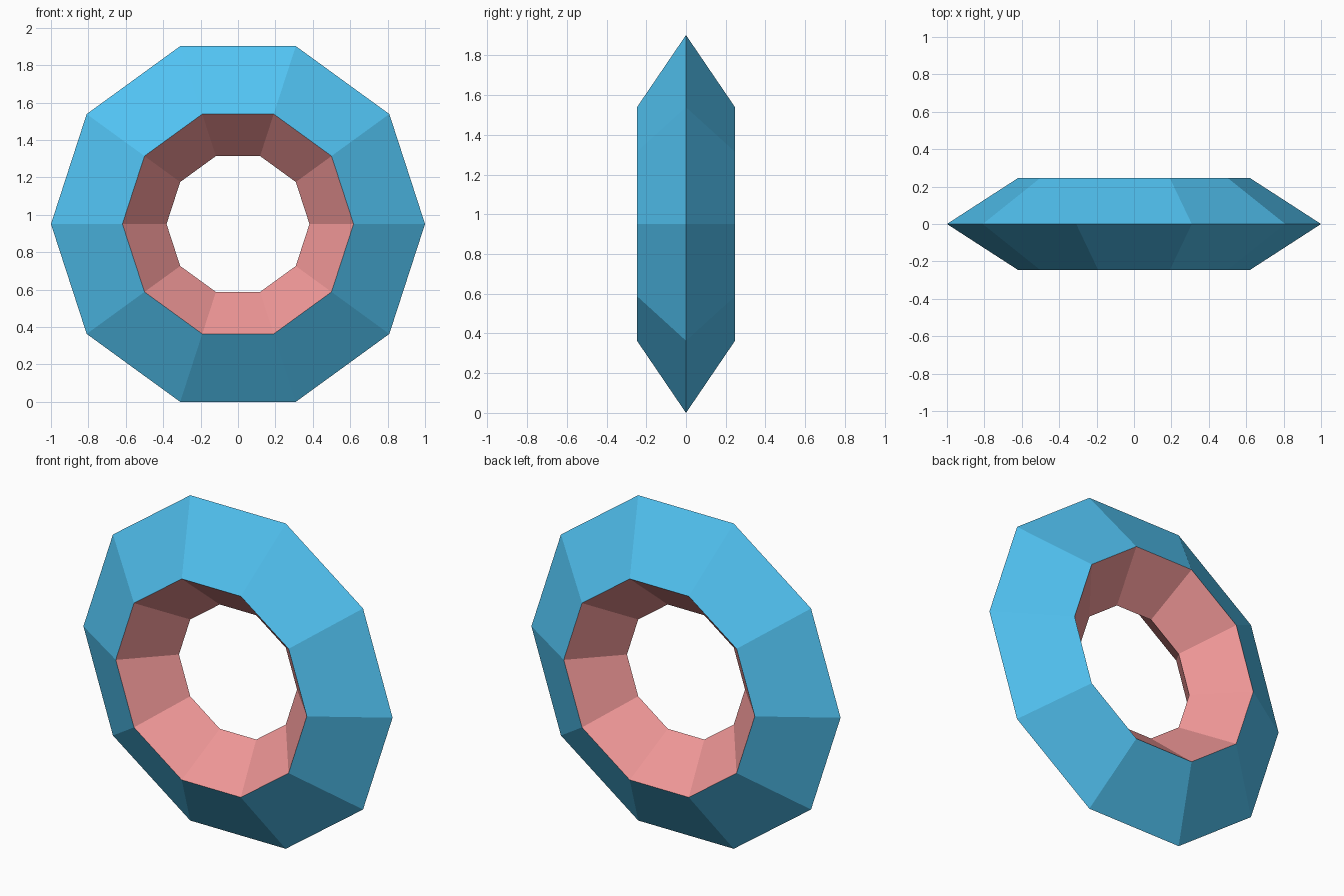
import bpy, bmesh, math

if "Cube" in bpy.data.objects:
    bpy.data.objects.remove(bpy.data.objects["Cube"])

SIDES = 10
HALF_WIDTH = 0.247
CENTRE_Z = math.sin(math.radians(72))  # ring rests on its flat bottom side

# Diamond cross-section: (radius, y)
PROFILE = [(1.0, 0.0), (0.618, HALF_WIDTH), (0.382, 0.0), (0.618, -HALF_WIDTH)]


def material(name, color):
    mat = bpy.data.materials.new(name)
    mat.diffuse_color = (*color, 1.0)
    mat.use_nodes = True
    mat.node_tree.nodes["Principled BSDF"].inputs["Base Color"].default_value = mat.diffuse_color
    return mat


# Sweep the cross-section around the y axis
bm = bmesh.new()
rings = []
for i in range(SIDES):
    a = math.tau * i / SIDES
    rings.append([bm.verts.new((r * math.cos(a), y, CENTRE_Z + r * math.sin(a)))
                  for r, y in PROFILE])

for i in range(SIDES):
    here, there = rings[i], rings[(i + 1) % SIDES]
    for j in range(4):
        k = (j + 1) % 4
        face = bm.faces.new((here[j], here[k], there[k], there[j]))
        face.material_index = 1 if j in (1, 2) else 0  # inner bevels are pink
bmesh.ops.recalc_face_normals(bm, faces=bm.faces)

# Faceted ring, blue outside and pink inside
mesh = bpy.data.meshes.new("faceted_ring")
bm.to_mesh(mesh)
bm.free()
mesh.materials.append(material("outer_blue", (0.084, 0.55, 0.9)))
mesh.materials.append(material("inner_pink", (0.87, 0.31, 0.31)))
ring = bpy.data.objects.new("faceted_ring", mesh)
bpy.context.collection.objects.link(ring)
